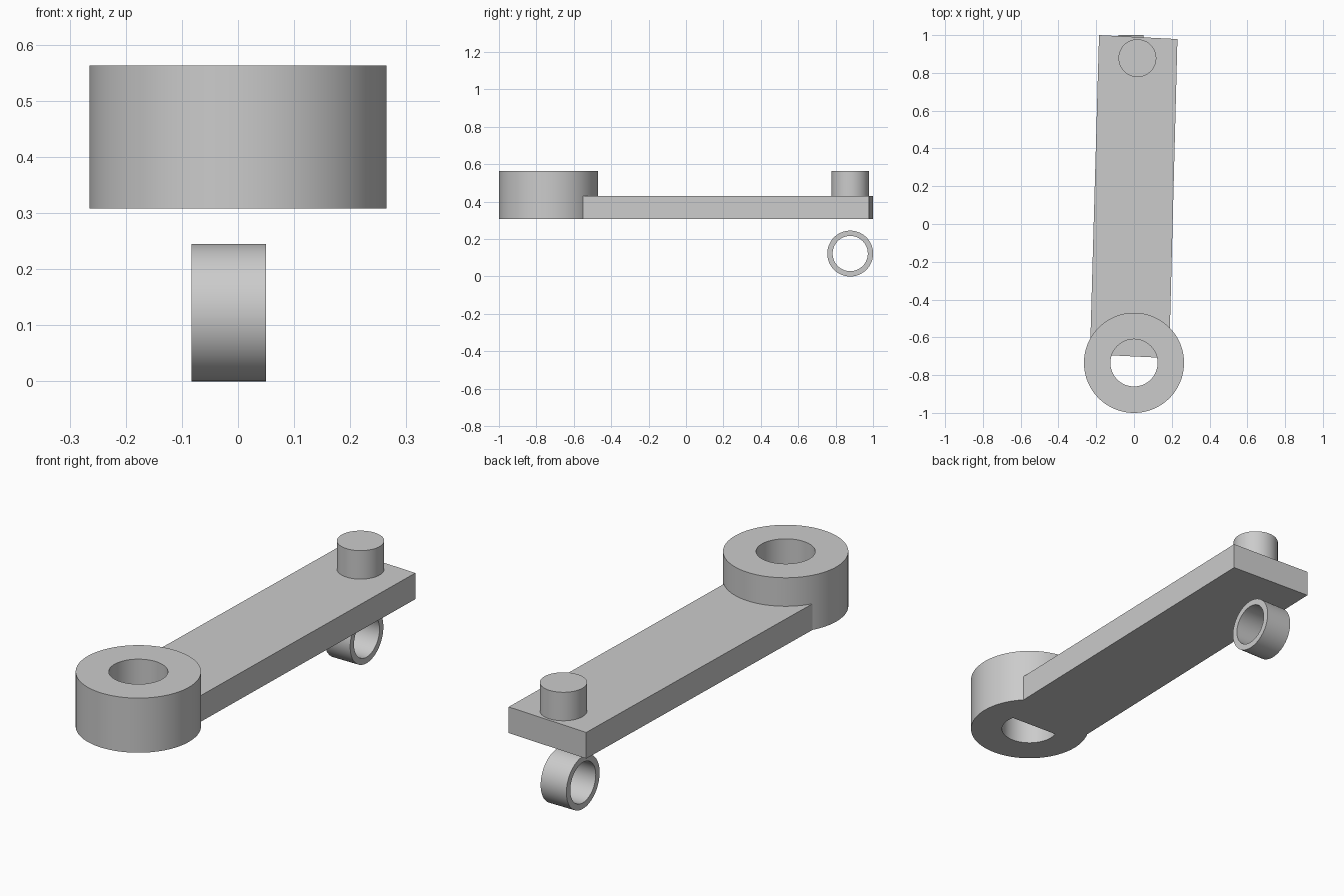
import bpy, bmesh, math
from mathutils import Matrix, Vector

cube = bpy.data.objects.get("Cube")
if cube:
    bpy.data.objects.remove(cube, do_unlink=True)

grey = bpy.data.materials.new("plain_grey")
grey.use_nodes = True
COLOUR = (0.6, 0.6, 0.6, 1)
grey.diffuse_color = COLOUR
grey.node_tree.nodes["Principled BSDF"].inputs["Base Color"].default_value = COLOUR

BASE, ARM_TOP, TOP = 0.308, 0.43, 0.563


def add_object(name, bm, smooth=False):
    bmesh.ops.recalc_face_normals(bm, faces=bm.faces)
    mesh = bpy.data.meshes.new(name)
    bm.to_mesh(mesh)
    bm.free()
    mesh.materials.append(grey)
    obj = bpy.data.objects.new(name, mesh)
    bpy.context.collection.objects.link(obj)
    if smooth:
        bpy.ops.object.select_all(action='DESELECT')
        obj.select_set(True)
        bpy.context.view_layer.objects.active = obj
        bpy.ops.object.shade_smooth_by_angle(angle=math.radians(30))
    return obj


def tube(name, centre, outer, inner, low, high, matrix=Matrix()):
    """Ring of rectangular section about z, then turned and moved."""
    bm = bmesh.new()
    corners = [(inner, low), (outer, low), (outer, high), (inner, high)]
    verts = [bm.verts.new((r, 0, z)) for r, z in corners]
    edges = [bm.edges.new((verts[i], verts[(i + 1) % 4])) for i in range(4)]
    bmesh.ops.spin(bm, geom=verts + edges, cent=(0, 0, 0), axis=(0, 0, 1),
                   angle=math.tau, steps=96, use_merge=True)
    bmesh.ops.remove_doubles(bm, verts=bm.verts, dist=1e-5)
    bm.transform(Matrix.Translation(centre) @ matrix)
    return add_object(name, bm, True)


# Large hub with a bore
tube("hub_ring", (0, -0.735, 0), 0.265, 0.125, BASE, TOP)

# Slightly skewed flat arm, ending inside the bore
bm = bmesh.new()
outline = [(-0.233, -0.69), (0.186, -0.71), (0.23, 0.979), (-0.185, 1.0)]
face = bm.faces.new([bm.verts.new((x, y, BASE)) for x, y in outline])
top = bmesh.ops.extrude_face_region(bm, geom=[face])["geom"]
bmesh.ops.translate(bm, vec=Vector((0, 0, ARM_TOP - BASE)),
                    verts=[v for v in top if isinstance(v, bmesh.types.BMVert)])
add_object("arm", bm)

# Solid pin standing on the far end of the arm
bm = bmesh.new()
bmesh.ops.create_cone(bm, cap_ends=True, segments=96, radius1=0.1, radius2=0.1,
                      depth=TOP - ARM_TOP + 0.02)
bm.transform(Matrix.Translation((0.018, 0.878, (TOP + ARM_TOP - 0.02) / 2)))
add_object("pin", bm, True)

# Thin sleeve lying sideways below the pin
tube("sleeve", (-0.0165, 0.878, 0.1225), 0.1225, 0.094, -0.0665, 0.0665,
     Matrix.Rotation(math.pi / 2, 4, 'Y'))
